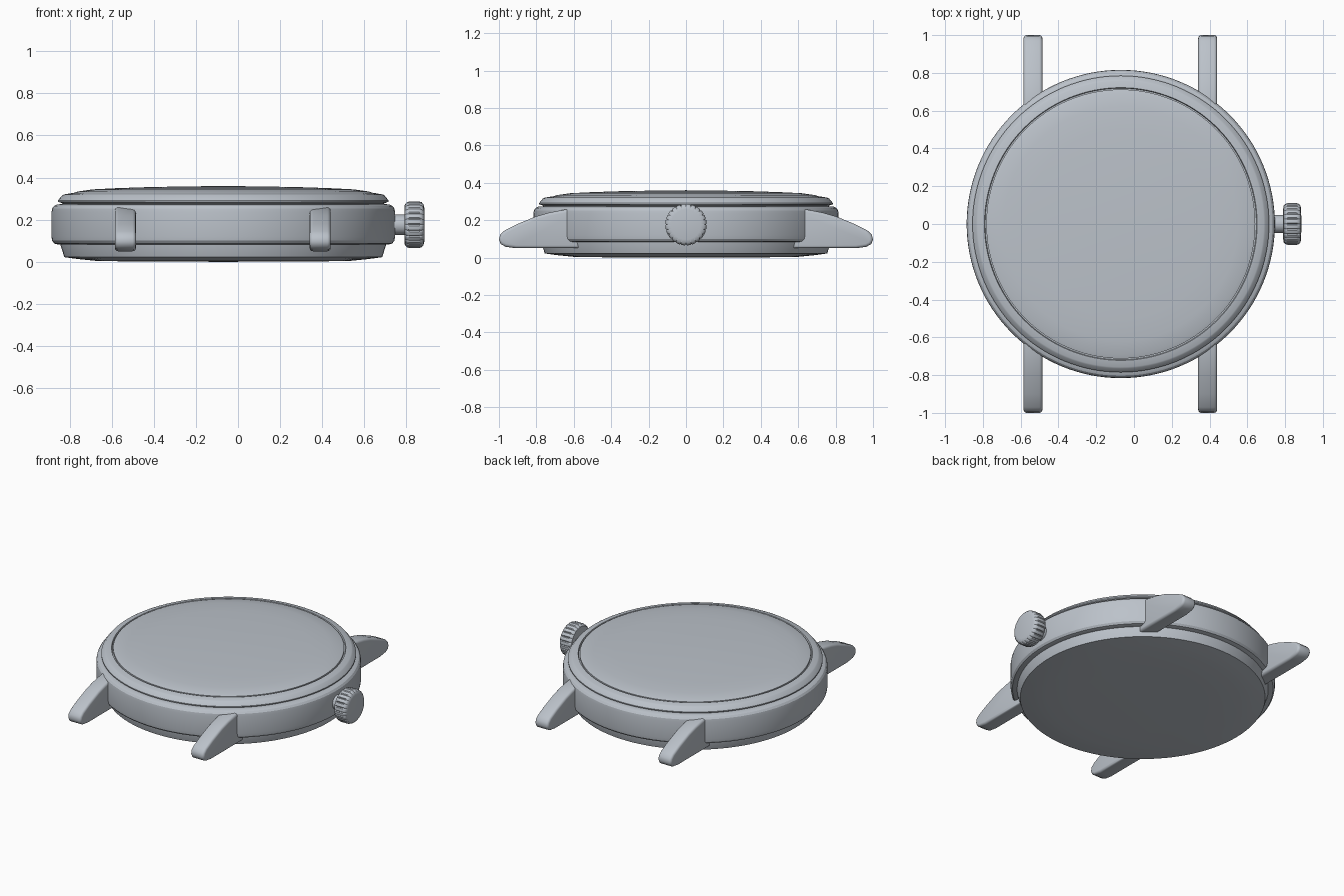
import bpy, bmesh, math
from mathutils import Matrix, Vector

if "Cube" in bpy.data.objects:
    bpy.data.objects.remove(bpy.data.objects["Cube"])

CX = -0.07  # centre of the round case

steel = bpy.data.materials.new("brushed steel")
steel.diffuse_color = (0.50, 0.54, 0.59, 1)
steel.use_nodes = True
steel.node_tree.nodes["Principled BSDF"].inputs["Base Color"].default_value = steel.diffuse_color


def finish(name, bm, angle=30):
    bmesh.ops.recalc_face_normals(bm, faces=bm.faces)
    me = bpy.data.meshes.new(name)
    bm.to_mesh(me)
    bm.free()
    me.materials.append(steel)
    ob = bpy.data.objects.new(name, me)
    bpy.context.collection.objects.link(ob)
    bpy.ops.object.select_all(action='DESELECT')
    ob.select_set(True)
    bpy.context.view_layer.objects.active = ob
    bpy.ops.object.shade_smooth_by_angle(angle=math.radians(angle))
    return ob


def lathe(name, profile, matrix, n=128, ripple=None, angle=25):
    """Spin (radius, height) points round z; radius 0 makes a pole."""
    bm = bmesh.new()
    rings = []
    for k, (r, z) in enumerate(profile):
        if r == 0:
            rings.append([bm.verts.new((0, 0, z))] * n)
            continue
        ring = []
        for i in range(n):
            a = 2 * math.pi * i / n
            rr = r * (ripple(k, i) if ripple else 1)
            ring.append(bm.verts.new((rr * math.cos(a), rr * math.sin(a), z)))
        rings.append(ring)
    for lo, hi in zip(rings, rings[1:]):
        for i in range(n):
            j = (i + 1) % n
            bm.faces.new(list(dict.fromkeys((lo[i], lo[j], hi[j], hi[i]))))
    bm.transform(matrix)
    return finish(name, bm, angle)


upright = Matrix.Translation((CX, 0, 0))

# Case back with shallow domed underside
lathe("case_back", [(0, 0), (0.40, 0.001), (0.60, 0.004), (0.69, 0.013), (0.755, 0.022),
                    (0.775, 0.085), (0.775, 0.10), (0, 0.10)], upright)

# Main case band with rounded edges
lathe("case_band", [(0, 0.082), (0.785, 0.082), (0.803, 0.087), (0.813, 0.10), (0.816, 0.12),
                    (0.816, 0.235), (0.813, 0.253), (0.804, 0.265), (0.79, 0.272),
                    (0.77, 0.274), (0, 0.274)], upright)

# Bezel, undercut by a groove
lathe("bezel", [(0, 0.265), (0.76, 0.265), (0.765, 0.278), (0.785, 0.285), (0.785, 0.292),
                (0.765, 0.316), (0.757, 0.320), (0.722, 0.326), (0.718, 0.315),
                (0, 0.315)], upright)

# Domed crystal
lathe("crystal", [(0, 0.31), (0.712, 0.31), (0.712, 0.327), (0.69, 0.334), (0.62, 0.344),
                  (0.50, 0.350), (0.35, 0.355), (0.18, 0.358), (0, 0.36)], upright)

# Winding stem and fluted crown, lying along x
sideways = Matrix.Translation((0, 0, 0.176)) @ Matrix.Rotation(math.pi / 2, 4, 'Y')
lathe("crown_stem", [(0, 0.68), (0.048, 0.68), (0.048, 0.80), (0, 0.80)], sideways, 32)


def flutes(k, i):
    return 0.95 if 3 <= k <= 6 and i % 6 == 0 else 1


lathe("crown", [(0, 0.79), (0.08, 0.79), (0.098, 0.793), (0.107, 0.803), (0.111, 0.815),
                (0.111, 0.86), (0.107, 0.873), (0.098, 0.881), (0.08, 0.885), (0, 0.886)],
      sideways, 144, flutes, 35)

# Four strap lugs: tapering side profile (y, z) extruded across x, with bevelled edges
LUG = [(0.57, 0.05), (0.91, 0.05), (0.965, 0.058), (0.99, 0.072), (1.0, 0.095),
       (0.994, 0.122), (0.97, 0.145), (0.90, 0.180), (0.80, 0.221), (0.73, 0.241),
       (0.64, 0.258), (0.57, 0.258)]
for x, side in ((-0.535, "left"), (0.39, "right")):
    for sy, end in ((-1, "front"), (1, "back")):
        bm = bmesh.new()
        face = bm.faces.new([bm.verts.new((x - 0.05, sy * y, z)) for y, z in LUG])
        ext = bmesh.ops.extrude_face_region(bm, geom=[face])
        bmesh.ops.translate(bm, vec=Vector((0.10, 0, 0)),
                            verts=[v for v in ext["geom"] if isinstance(v, bmesh.types.BMVert)])
        bmesh.ops.recalc_face_normals(bm, faces=bm.faces)
        rim = [e for e in bm.edges if abs(e.verts[0].co.x - e.verts[1].co.x) < 1e-5]
        bmesh.ops.bevel(bm, geom=rim, offset=0.016, segments=3, profile=0.5, affect='EDGES')
        finish(f"lug_{end}_{side}", bm, 40)
